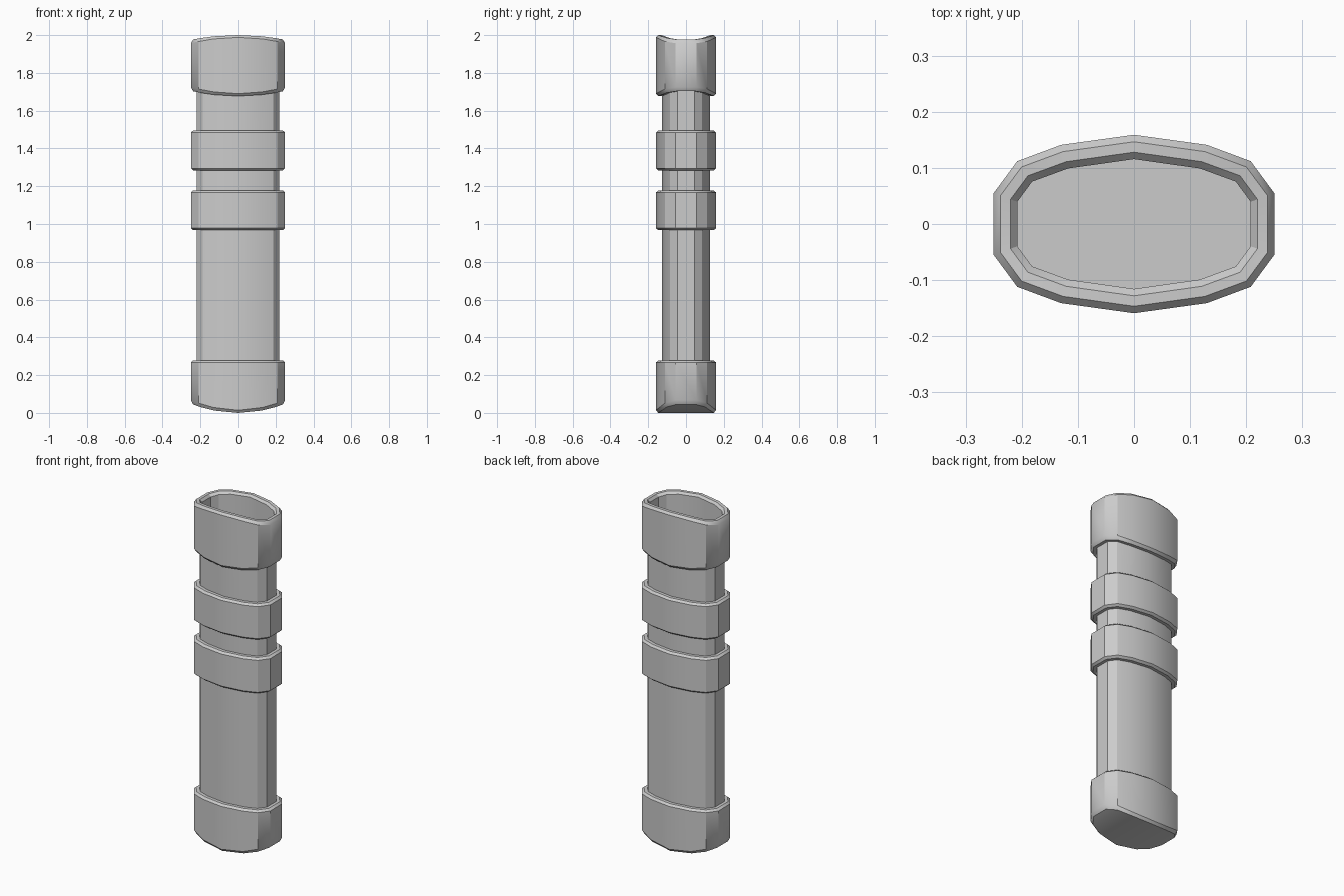
import bpy, bmesh

if "Cube" in bpy.data.objects:
    bpy.data.objects.remove(bpy.data.objects["Cube"])

# Quarter outlines of the outer collar and of the slimmer body (inset 0.03)
OUTER = [(0, .159), (.13, .141), (.208, .112), (.25, .055)]
INNER = [(0, .128), (.121, .111), (.189, .086), (.22, .044)]
INSET = 0.03


def full(q):
    right = q + [(x, -y) for x, y in reversed(q)]
    return right + [(-x, y) for x, y in reversed(right[1:-1])]


OUT, INN = full(OUTER), full(INNER)
N = len(OUT)

# Profile rows: inset, height at the front/back middle, height at the sides
profile = [
    # bottom cap
    (.012, 0, .045), (0, .014, .068), (0, .267, .267), (.012, .278, .278), (.03, .278, .278)]
# two plain bands
for lo, hi in ((.967, 1.178), (1.284, 1.495)):
    profile += [(.03, lo, lo), (.012, lo, lo), (0, lo + .011, lo + .011),
                (0, hi - .011, hi - .011), (.012, hi, hi), (.03, hi, hi)]
profile += [
    # curved top cap
    (.03, 1.677, 1.703), (.012, 1.677, 1.703), (0, 1.69, 1.725),
    (0, 1.988, 1.957), (.012, 2.0, 1.977),
    # mouth and deep cavity
    (.03, 2.0, 1.977), (.042, 1.988, 1.962), (.042, .08, .08)]

bm = bmesh.new()
rings = []
for inset, z_mid, z_side in profile:
    t = inset / INSET
    ring = []
    for (ax, ay), (bx, by) in zip(OUT, INN):
        w = (ax / .25) ** 2
        ring.append(bm.verts.new((ax + (bx - ax) * t, ay + (by - ay) * t,
                                  z_mid + (z_side - z_mid) * w)))
    rings.append(ring)

# Walls between neighbouring rings
for a, b in zip(rings, rings[1:]):
    for i in range(N):
        j = (i + 1) % N
        bm.faces.new((a[i], a[j], b[j], b[i]))

# Curved underside and cavity floor, as strips running front to back
h = N // 2
for ring in (rings[0], rings[-1]):
    for side in (ring[:h + 1], [ring[0]] + ring[:h - 1:-1]):
        for i in range(h // 2):
            bm.faces.new((side[i], side[i + 1], side[h - 1 - i], side[h - i]))

bmesh.ops.recalc_face_normals(bm, faces=bm.faces)
mesh = bpy.data.meshes.new("banded_sheath")
bm.to_mesh(mesh)
bm.free()
sheath = bpy.data.objects.new("banded_sheath", mesh)
bpy.context.collection.objects.link(sheath)

bpy.context.view_layer.objects.active = sheath
sheath.select_set(True)
bpy.ops.object.shade_smooth_by_angle(angle=0.55)
